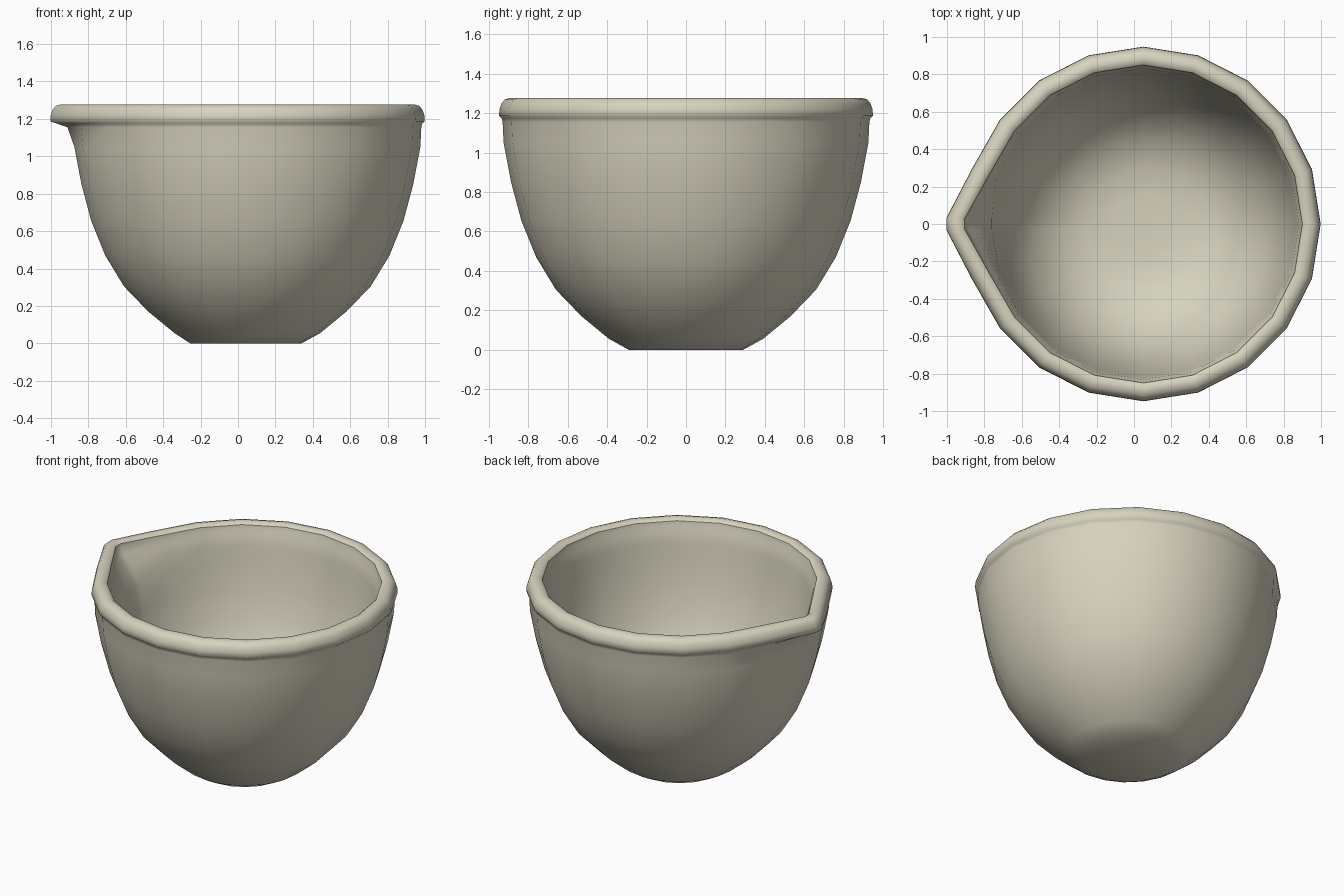
import bpy, bmesh, math

if "Cube" in bpy.data.objects:
    bpy.data.objects.remove(bpy.data.objects["Cube"])

SIDES = 20
CX = 0.05        # bowl axis, offset to leave room for the spout
SPOUT = 0.105    # how far the spout tip is pulled out

# Profile rows: radius, height, spout pull (0..1), outside base -> rim -> inside floor
profile = [
    (0.29, 0.0, 0.15), (0.39, 0.055, 0), (0.53, 0.17, 0), (0.66, 0.305, 0),
    (0.76, 0.47, 0), (0.835, 0.655, 0), (0.887, 0.85, 0), (0.925, 1.05, 0),
    (0.93, 1.155, 0.3), (0.935, 1.175, 0.8),
    # rolled rim
    (0.948, 1.186, 1), (0.946, 1.22, 1), (0.936, 1.25, 1), (0.918, 1.27, 1),
    (0.89, 1.278, 1), (0.865, 1.275, 1), (0.85, 1.262, 1),
    # inner wall, starting with a narrow sloped band under the rim
    (0.846, 1.235, 1), (0.832, 1.2, 0.95), (0.822, 1.13, 0.5), (0.81, 1.02, 0),
    (0.785, 0.86, 0), (0.742, 0.67, 0), (0.675, 0.5, 0), (0.575, 0.355, 0),
    (0.45, 0.25, 0), (0.31, 0.195, 0), (0.16, 0.18, 0),
]
CREASE = 16      # row with the sharp inner rim edge


def ring(bm, r, z, pull):
    """20-sided ring whose left vertex is split into a blunt spout tip."""
    verts = []
    for i in range(SIDES):
        a = 2 * math.pi * i / SIDES
        x, y = CX + r * math.cos(a), r * math.sin(a)
        if i == SIDES // 2:
            tip = 0.032 * r / 0.945
            for s in (1, -1):
                verts.append(bm.verts.new((x - SPOUT * pull, s * tip, z)))
        else:
            if abs(i - SIDES // 2) == 1:      # straighten the spout sides
                x -= 0.016 * pull
            verts.append(bm.verts.new((x, y, z)))
    return verts


# Bowl: rings joined into one closed thick shell
bm = bmesh.new()
rings = [ring(bm, *row) for row in profile]
n = len(rings[0])
for a, b in zip(rings, rings[1:]):
    for i in range(n):
        j = (i + 1) % n
        bm.faces.new((a[i], a[j], b[j], b[i]))
bm.faces.new(rings[0][::-1])
bm.faces.new(rings[-1])
bmesh.ops.recalc_face_normals(bm, faces=bm.faces)

# Smooth shading with one crease around the inner rim
for f in bm.faces:
    f.smooth = True
for i in range(n):
    bm.edges.get((rings[CREASE][i], rings[CREASE][(i + 1) % n])).smooth = False

mesh = bpy.data.meshes.new("mixing_bowl")
bm.to_mesh(mesh)
bm.free()
bowl = bpy.data.objects.new("mixing_bowl", mesh)
bpy.context.collection.objects.link(bowl)

# Cream glaze
cream = bpy.data.materials.new("cream_glaze")
cream.diffuse_color = (0.68, 0.65, 0.52, 1)
cream.use_nodes = True
cream.node_tree.nodes["Principled BSDF"].inputs["Base Color"].default_value = cream.diffuse_color
mesh.materials.append(cream)
